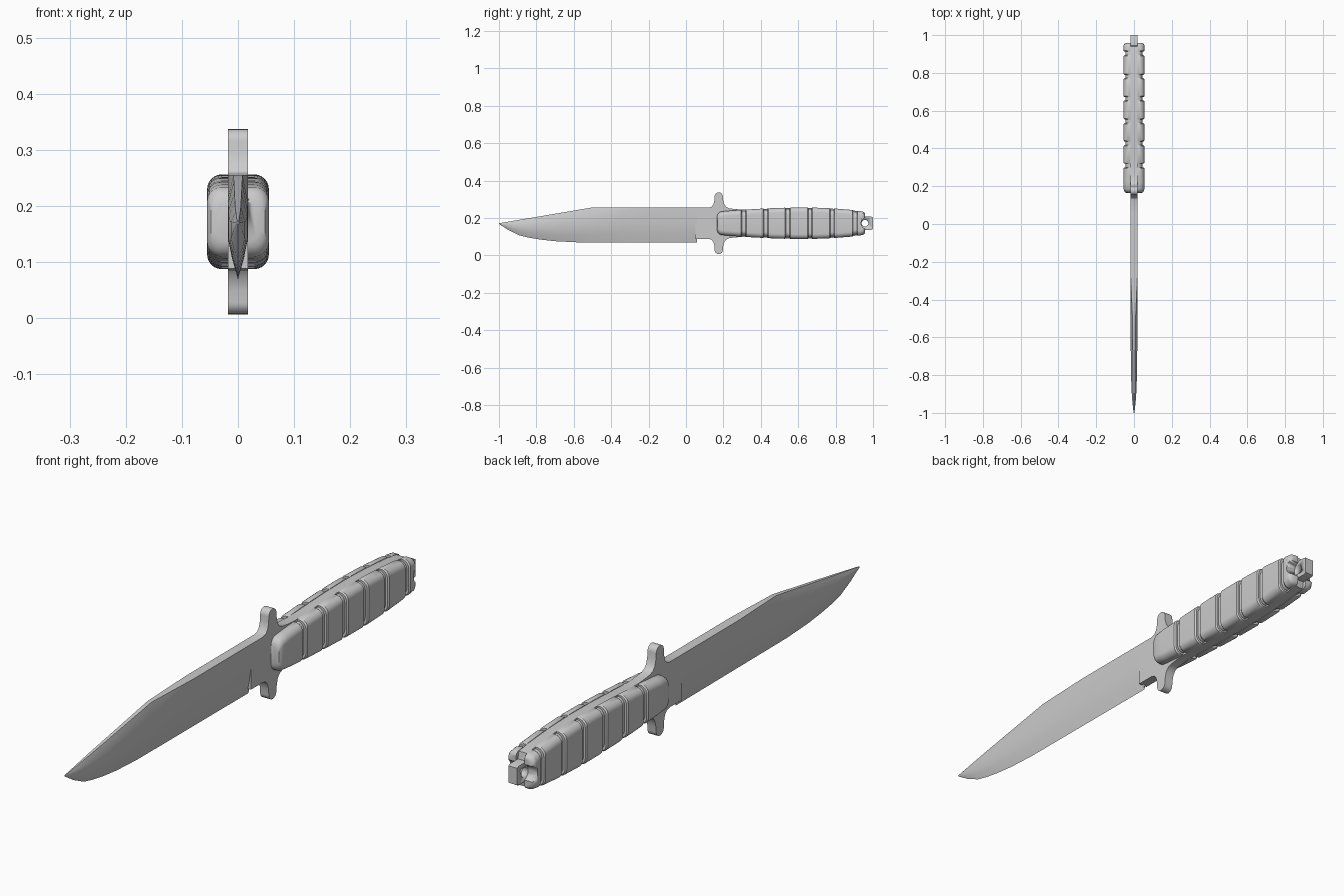
import bpy, bmesh, math
from mathutils import Matrix

cube = bpy.data.objects.get("Cube")
if cube:
    bpy.data.objects.remove(cube, do_unlink=True)

MID = 0.172      # height of the knife's long axis
STEEL = 0.0175   # half thickness of the steel

mat = bpy.data.materials.new("plain grey")
mat.use_nodes = True
grey = (0.6, 0.6, 0.6, 1)
mat.diffuse_color = grey
mat.node_tree.nodes["Principled BSDF"].inputs["Base Color"].default_value = grey


def finish(name, bm, angle=30):
    bmesh.ops.recalc_face_normals(bm, faces=bm.faces)
    mesh = bpy.data.meshes.new(name)
    bm.to_mesh(mesh)
    bm.free()
    mesh.materials.append(mat)
    obj = bpy.data.objects.new(name, mesh)
    bpy.context.collection.objects.link(obj)
    bpy.ops.object.select_all(action='DESELECT')
    obj.select_set(True)
    bpy.context.view_layer.objects.active = obj
    bpy.ops.object.shade_smooth_by_angle(angle=math.radians(angle))
    return obj


def loft(name, sections):
    """Skin closed rings of points, capping both ends."""
    bm = bmesh.new()
    rings = [[bm.verts.new(p) for p in s] for s in sections]
    n = len(rings[0])
    for a, b in zip(rings, rings[1:]):
        for i in range(n):
            j = (i + 1) % n
            bm.faces.new((a[i], a[j], b[j], b[i]))
    bm.faces.new(rings[0])
    bm.faces.new(rings[-1])
    return finish(name, bm)


def interp(table, y):
    for (y0, v0), (y1, v1) in zip(table, table[1:]):
        if y <= y1:
            t = max(0, (y - y0) / (y1 - y0))
            return v0 + (v1 - v0) * t
    return table[-1][1]


def cutter(name, y, radius):
    bm = bmesh.new()
    bmesh.ops.create_cone(bm, cap_ends=True, segments=32, radius1=radius, radius2=radius, depth=0.3,
                          matrix=Matrix.Translation((0, y, MID)) @ Matrix.Rotation(math.pi / 2, 4, 'Y'))
    obj = finish(name, bm)
    obj.hide_render = True
    obj.hide_viewport = True
    return obj


def cut(obj, tool):
    mod = obj.modifiers.new("cut", 'BOOLEAN')
    mod.operation = 'DIFFERENCE'
    mod.solver = 'EXACT'
    mod.object = tool


# Blade: clip point, hollow lower grind, narrowing false edge
belly = [(-1, .168), (-.95, .136), (-.89, .107), (-.84, .095), (-.78, .085), (-.7, .076), (-.58, .07), (.06, .068)]
spine = [(-1, .172), (-.51, .255), (.06, .255)]
half = [(-1, .002), (-.95, .008), (-.89, .0125), (-.78, .0165), (-.65, STEEL), (.06, STEEL)]
spine_half = [(-1, .0015), (-.85, .005), (-.51, .008), (-.28, STEEL), (.06, STEEL)]
bevel = [(-1, .001), (-.85, .025), (-.51, .04), (-.28, .002), (.06, .002)]
sections = []
for y in (-1, -.975, -.95, -.92, -.89, -.84, -.78, -.7, -.58, -.51, -.4, -.28, -.1, .06):
    low, top, w = interp(belly, y), interp(spine, y), interp(half, y)
    sw, shoulder = min(w, interp(spine_half, y)), top - interp(bevel, y)
    grind = low + (shoulder - low) * .55
    belly_z = low + (grind - low) * .5
    side = [(w * .62, belly_z), (w, grind), (w, shoulder), (sw, top)]
    ring = [(0, low)] + side + [(-x, z) for x, z in reversed(side)]
    sections.append([(x, y, z) for x, z in ring])
loft("blade", sections)

# Outline of the grip: half height along its length
grip = [(.165, .045), (.172, .056), (.185, .062), (.22, .066), (.3, .072), (.42, .079), (.54, .0835),
        (.66, .0845), (.78, .08), (.89, .071), (.95, .062), (.957, .058)]

# Guard and tang: one flat plate, drawn as upper edge then mirrored about the axis
knob = [(.175 - .022 * math.cos(a), .143 + .022 * math.sin(a))
        for a in [math.pi * i / 12 for i in range(13)]]
upper = [(.05, .083), (.12, .083), (.136, .088), (.146, .1), (.152, .122)] + knob
upper += [(.199, .122), (.205, .1), (.215, .087), (.23, .08), (.26, .076), (.3, .073)]
upper += [(y, interp(grip, y) - .002) for y in (.36, .42, .48, .54, .6, .66, .72, .78, .84, .89, .94)]
upper += [(.945, .035), (.99, .035), (1, .031)]
outline = [(y, MID + z) for y, z in upper] + [(y, MID - z) for y, z in reversed(upper)]
bm = bmesh.new()
face = bm.faces.new([bm.verts.new((-STEEL, y, z)) for y, z in outline])
side = bmesh.ops.extrude_face_region(bm, geom=[face])["geom"]
bmesh.ops.translate(bm, vec=(2 * STEEL, 0, 0), verts=[v for v in side if isinstance(v, bmesh.types.BMVert)])
plate = finish("guard_and_tang", bm)
cut(plate, cutter("lanyard_hole_cutter", .957, .018))


# Grip scales: rounded blocks parted by grooves, mirrored to both sides
def scale_ring(y, width, height, radius=.026):
    pts = [(STEEL, -height)]
    for corner in (-1, 1):
        for i in range(7):
            a = math.pi / 2 * (i / 6 - (corner < 0))
            pts.append((width - radius + radius * math.cos(a),
                        corner * (height - radius) + radius * math.sin(a)))
    pts.append((STEEL, height))
    return [(x, y, MID + z) for x, z in pts]


blocks = [(.165, .3), (.319, .417), (.437, .534), (.554, .654), (.672, .772), (.79, .894), (.913, .957)]
sections = []
for n, (a, b) in enumerate(blocks):
    if n == 0:
        stations = [(a, .015), (.168, .007), (.174, .003), (.185, 0), (.22, 0), (.26, 0)]
    else:
        stations = [(a, .004), (a + .005, 0), ((a + b) / 2, 0)]
    if n == len(blocks) - 1:
        stations += [(b - .012, 0), (b - .004, .004), (b, .01)]
    else:
        stations += [(b - .005, 0), (b, .004)]
    for y, inset in stations:
        sections.append(scale_ring(y, .055 - inset, interp(grip, y) - inset * .6))
    if n < len(blocks) - 1:
        for y in (b, blocks[n + 1][0]):
            sections.append(scale_ring(y, .044, interp(grip, y) - .008))
scales = loft("grip_scales", sections)
scales.modifiers.new("both sides", 'MIRROR')
cut(scales, cutter("grip_scoop_cutter", .966, .03))
